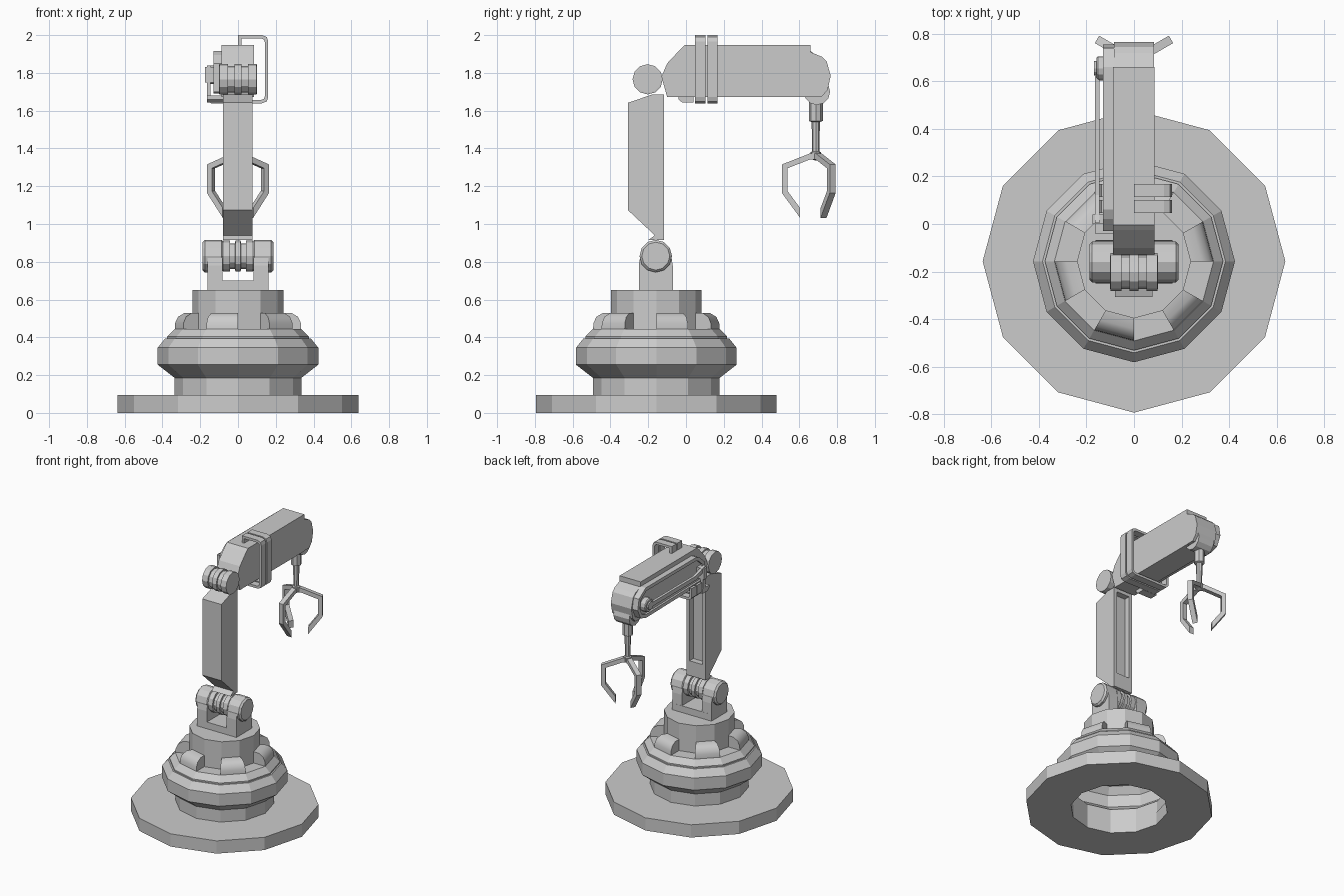
import bpy, bmesh, math
from mathutils import Vector

if "Cube" in bpy.data.objects:
    bpy.data.objects.remove(bpy.data.objects["Cube"])


def finish(name, bm):
    bmesh.ops.remove_doubles(bm, verts=bm.verts, dist=1e-5)
    bmesh.ops.recalc_face_normals(bm, faces=bm.faces)
    me = bpy.data.meshes.new(name)
    bm.to_mesh(me)
    bm.free()
    ob = bpy.data.objects.new(name, me)
    bpy.context.collection.objects.link(ob)
    return ob


def prism(name, prof, lo, hi, axis='x', inset=None):
    """Extrude a closed profile: (y,z) along x, or (x,z) along y."""
    bm = bmesh.new()
    place = (lambda t, p: (t, p[0], p[1])) if axis == 'x' else (lambda t, p: (p[0], t, p[1]))
    a, b = ([bm.verts.new(place(t, p)) for p in prof] for t in (lo, hi))
    bm.faces.new(a)
    bm.faces.new(b[::-1])
    n = len(prof)
    for i in range(n):
        bm.faces.new((a[i], b[i], b[(i + 1) % n], a[(i + 1) % n]))
    if inset:  # sunken panel on the largest face pointing along the given direction
        bmesh.ops.recalc_face_normals(bm, faces=bm.faces)
        bm.normal_update()
        d, width, depth = inset
        fs = [max((f for f in bm.faces if f.normal.dot(Vector(d)) > 0.95), key=lambda f: f.calc_area())]
        bmesh.ops.inset_region(bm, faces=fs, thickness=width, use_even_offset=True)
        r = bmesh.ops.extrude_face_region(bm, geom=fs)
        bmesh.ops.translate(bm, vec=Vector(d) * -depth,
                            verts=[v for v in r['geom'] if isinstance(v, bmesh.types.BMVert)])
        bmesh.ops.delete(bm, geom=[f for f in fs if f.is_valid], context='FACES')
    return finish(name, bm)


def lathe(name, prof, centre, seg=12, axis='z'):
    """Revolve (radius, height) points around z or x."""
    bm = bmesh.new()
    rings = []
    for r, h in prof:
        ring = []
        for i in range(seg):
            t = 2 * math.pi * i / seg
            p, q = r * math.cos(t), r * math.sin(t)
            co = Vector((p, q, h) if axis == 'z' else (h, p, q))
            ring.append(bm.verts.new(co + Vector(centre)) if r > 0 or not ring else ring[0])
        rings.append(ring)
    for a, b in zip(rings, rings[1:]):
        for i in range(seg):
            j = (i + 1) % seg
            vs = list(dict.fromkeys((a[i], a[j], b[j], b[i])))
            if len(vs) > 2:
                bm.faces.new(vs)
    return finish(name, bm)


def barrel(name, x0, x1, y, z, r, c=0.0, seg=12):
    prof = [(0, x0), (r - c, x0), (r, x0 + c), (r, x1 - c), (r - c, x1), (0, x1)]
    return lathe(name, prof if c else [prof[i] for i in (0, 1, 4, 5)], (0, y, z), seg, 'x')


def ribbon(pts, t):
    """Closed outline of a bar of thickness t following a polyline."""
    pts = [Vector(p) for p in pts]
    left, right = [], []
    for i, p in enumerate(pts):
        d1 = (p - pts[i - 1]).normalized() if i else (pts[1] - p).normalized()
        d2 = (pts[i + 1] - p).normalized() if i < len(pts) - 1 else d1
        m = (Vector((-d1.y, d1.x)) + Vector((-d2.y, d2.x))).normalized()
        m *= t / 2 / m.dot(Vector((-d1.y, d1.x)))
        left.append(p + m)
        right.append(p - m)
    return left + right[::-1]


def box(name, x, y, z):
    return prism(name, [(y[0], z[0]), (y[1], z[0]), (y[1], z[1]), (y[0], z[1])], *x)


CY = -0.157  # turntable centre

# Base plate with open underside, flared collar and turret
lathe("base_plate", [(.33, .095), (.33, 0), (.637, 0), (.637, .095), (.33, .095)], (0, CY, 0))
lathe("base_turntable", [(.335, .09), (.335, .185), (.425, .255), (.425, .345), (.385, .395),
                         (.375, .395), (.375, .405), (.335, .445), (.24, .445), (.24, .65), (0, .65)],
      (0, CY, 0))

# Rounded wedges on alternate facets of the turret
for k in range(6):
    bm = bmesh.new()
    prof = [(.22, .44), (.335, .44), (.333, .475), (.318, .508), (.285, .528), (.22, .53)]
    sides = []
    for t in (math.radians(60 * k), math.radians(60 * k + 30)):
        sides.append([bm.verts.new((r * math.cos(t), CY + r * math.sin(t), z)) for r, z in prof])
    a, b = sides
    bm.faces.new(a)
    bm.faces.new(b[::-1])
    for i in range(6):
        bm.faces.new((a[i], b[i], b[(i + 1) % 6], a[(i + 1) % 6]))
    wedge = finish(f"turret_wedge_{k + 1}", bm)
    bpy.context.view_layer.objects.active = wedge
    wedge.select_set(True)
bpy.ops.object.shade_smooth_by_angle(angle=math.radians(40))

# Shoulder bracket and joint
box("shoulder_bracket_base", (-.162, .162), (-.25, -.068), (.64, .70))
ear = [(-.25, .65), (-.068, .65), (-.07, .78)] + \
      [(-.16 + .082 * math.cos(math.radians(a)), .83 + .082 * math.sin(math.radians(a)))
       for a in range(0, 181, 30)] + [(-.25, .78)]
for s, side in ((-1, "left"), (1, "right")):
    prism(f"shoulder_ear_{side}", ear, *sorted((s * .082, s * .162)))
    barrel(f"shoulder_cap_{side}", *sorted((s * .075, s * .188)), -.16, .83, .086, .012)


def ribbed(name, y, z, r, w, k):
    prof = [(0, -w)]
    for a, b in ((-w, -.52 * w), (-.19 * w, .19 * w), (.52 * w, w)):
        prof += [(k, a), (r, a + .001), (r, b - .001), (k, b)]
    lathe(name, prof + [(0, w)], (0, y, z), 12, 'x')


ribbed("shoulder_ribs", -.16, .83, .082, .08, .068)
ribbed("elbow_ribs", -.203, 1.766, .08, .1, .07)

# Lower arm with a sunken channel in the back
prism("lower_arm", [(-.307, 1.642), (-.18, 1.685), (-.117, 1.685), (-.117, 1.0), (-.117, .915),
                    (-.20, .915), (-.165, .94), (-.307, 1.073)], -.08, .078,
      inset=((0, 1, 0), .025, .045))

# Upper arm box, side panel, rounded head
prism("upper_arm", [(-.13, 1.78), (-.1, 1.85), (-.025, 1.93), (-.005, 1.948), (.66, 1.948),
                    (.66, 1.673), (-.1, 1.673)], -.088, .086)
prism("upper_arm_side_panel", [(-.03, 1.70), (-.03, 1.85), (.02, 1.895), (.06, 1.915), (.66, 1.915),
                               (.74, 1.86), (.755, 1.78), (.72, 1.71), (.66, 1.69)],
      -.13, -.085, inset=((-1, 0, 0), .025, .015))
prism("arm_head", [(.64, 1.91), (.66, 1.91), (.72, 1.885), (.745, 1.86), (.766, 1.785), (.75, 1.71),
                   (.72, 1.675), (.64, 1.675)], -.085, .085)
barrel("wrist_barrel", -.065, .065, .693, 1.70, .07)

# Side link: disc, rail and foot
barrel("link_disc", -.158, -.10, .655, 1.79, .05, .006)
barrel("link_disc_hub", -.168, -.15, .655, 1.79, .03)
prism("link_rail", ribbon([(.655, 1.79), (.12, 1.79), (.02, 1.82), (.02, 1.645)], .03), -.165, -.145)
prism("link_foot", [(-.04, 1.68), (-.04, 1.66), (-.02, 1.643), (.04, 1.643), (.04, 1.68)], -.165, -.05)
box("link_mount", (-.175, -.10), (0, .04), (1.75, 1.83))

# Two cable guide loops standing off the right side
loop = ribbon([(.009, 1.945), (.009, 1.991), (.125, 1.991), (.145, 1.983), (.151, 1.965),
               (.151, 1.675), (.145, 1.656), (.125, 1.648), (-.14, 1.648), (-.155, 1.663),
               (-.155, 1.73)], .018)
for i, y in enumerate((.047, .113)):
    prism(f"cable_loop_{i + 1}", loop, y, y + .055, 'y')

# Wrist rod and three-finger claw
HY = .687
lathe("wrist_rod", [(0, 1.65), (.037, 1.65), (.037, 1.545), (.022, 1.54), (.019, 1.385), (.028, 1.38),
                    (.028, 1.345), (0, 1.335)], (0, HY, 0), 8)
finger = [(0, 1.375), (-.035, 1.372), (-.18, 1.315), (-.18, 1.165), (-.083, 1.033), (-.083, 1.085),
          (-.15, 1.175), (-.15, 1.295), (-.035, 1.34), (0, 1.342)]
for k in range(3):
    f = prism(f"claw_finger_{k + 1}", finger, -.018, .018)
    f.location.y = HY
    f.rotation_euler.z = math.radians(120 * k)
